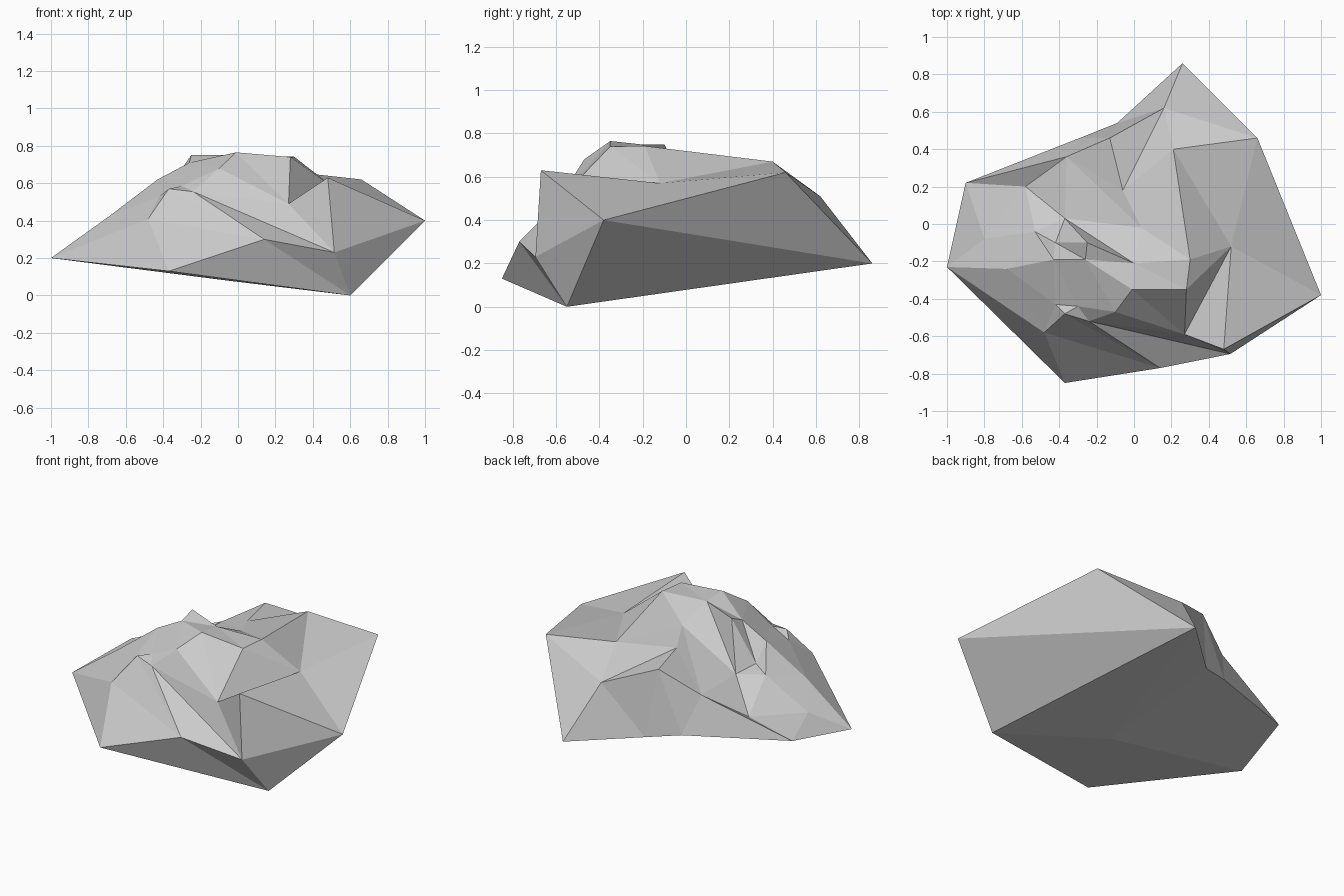
import bpy, bmesh
from mathutils import Vector
from mathutils.geometry import delaunay_2d_cdt

if "Cube" in bpy.data.objects:
    bpy.data.objects.remove(bpy.data.objects["Cube"])

# Rim of the rock, anticlockwise from the left tip
rim = dict(
    left=(-1, -.23, .2), front=(-.37, -.85, .13), lip=(.14, -.77, .3),
    notch=(.515, -.695, .23), right=(1, -.38, .4), shoulder=(.66, .46, .62),
    back=(.26, .86, .2), cove=(-.09, .54, .2), cove2=(-.29, .46, .235),
    back_left=(-.9, .22, .27))

# Right-hand slab and the back gullies
slab = dict(
    s1=(.48, -.67, .63), s2=(.52, -.12, .57), s3=(.21, .4, .67),
    g1=(.16, .62, .51), g2=(-.13, .46, .61), g3=(-.36, .36, .47),
    g4=(-.58, .2, .33), g5=(-.06, .18, .62), g6=(.04, -.02, .66),
    g7=(-.37, .03, .48), l1=(-.8, -.08, .31), l2=(-.53, -.04, .49))

# Summit and the left and front crags
crag = dict(
    t1=(0, -.21, .75), t2=(-.01, -.35, .765), t3=(-.25, -.1, .75),
    t4=(-.26, -.19, .71), t5=(.28, -.35, .74), t6=(.3, -.19, .742),
    c1=(-.42, -.1, .51), c2=(-.43, -.19, .62), c3=(-.68, -.24, .43),
    c4=(-.48, -.58, .41), f1=(-.42, -.43, .53), f2=(-.3, -.44, .585),
    f3=(-.37, -.48, .57), f4=(-.24, -.52, .555), f5=(-.1, -.47, .68),
    f6=(.27, -.59, .49))

# Sharp creases the surface follows, each a path through named points
creases = [
    # front ledge
    "f4 notch f6 s1 notch", "f3 lip f4 f6 f5 f4", "lip c4 f3",
    # right slab
    "s1 s2 f6 t5 t6 s2 right s1", "t6 s3 s2 shoulder s3 g1 shoulder",
    # summit and left crag
    "t5 t2 f5", "g7 t1 t3 t4 c2 c3 left c4 c3", "t3 c1 c2", "c4 front",
    # back gullies
    "back g1 g2 g3 g6 g5 g1", "g2 g5", "g2 cove2 g3 g4 back_left",
    "s3 g6 t6"]


def links(path):
    stops = path.split()
    return zip(stops, stops[1:])


# Faceted upper surface
top = {**rim, **slab, **crag}
names = list(top)
points = [Vector(top[n][:2]) for n in names]
edges = [(names.index(a), names.index(b)) for path in creases for a, b in links(path)]
flat, _, tris, origin, _, _ = delaunay_2d_cdt(
    points, edges, [list(range(len(rim)))], 1, 1e-5)

bm = bmesh.new()
made = {}
verts = []
for p, src in zip(flat, origin):
    z = top[names[src[0]]][2] if src else .5
    v = bm.verts.new((p.x, p.y, z))
    verts.append(v)
    for i in src:
        made[names[i]] = v
for t in tris:
    bm.faces.new([verts[i] for i in t])

# Undercut walls and underside: fans from the low foot and the belly
made["foot"] = bm.verts.new((.6, -.55, 0))
made["belly"] = bm.verts.new((-.06, -.27, .08))
fans = {"foot": ["front lip notch right", "right back belly front"],
        "belly": ["back cove cove2 back_left left front"],
        "shoulder": ["right back"]}
for hub, paths in fans.items():
    for path in paths:
        for a, b in links(path):
            bm.faces.new((made[hub], made[a], made[b]))

bmesh.ops.recalc_face_normals(bm, faces=bm.faces)
mesh = bpy.data.meshes.new("rock")
bm.to_mesh(mesh)
bm.free()
bpy.context.collection.objects.link(bpy.data.objects.new("rock", mesh))
